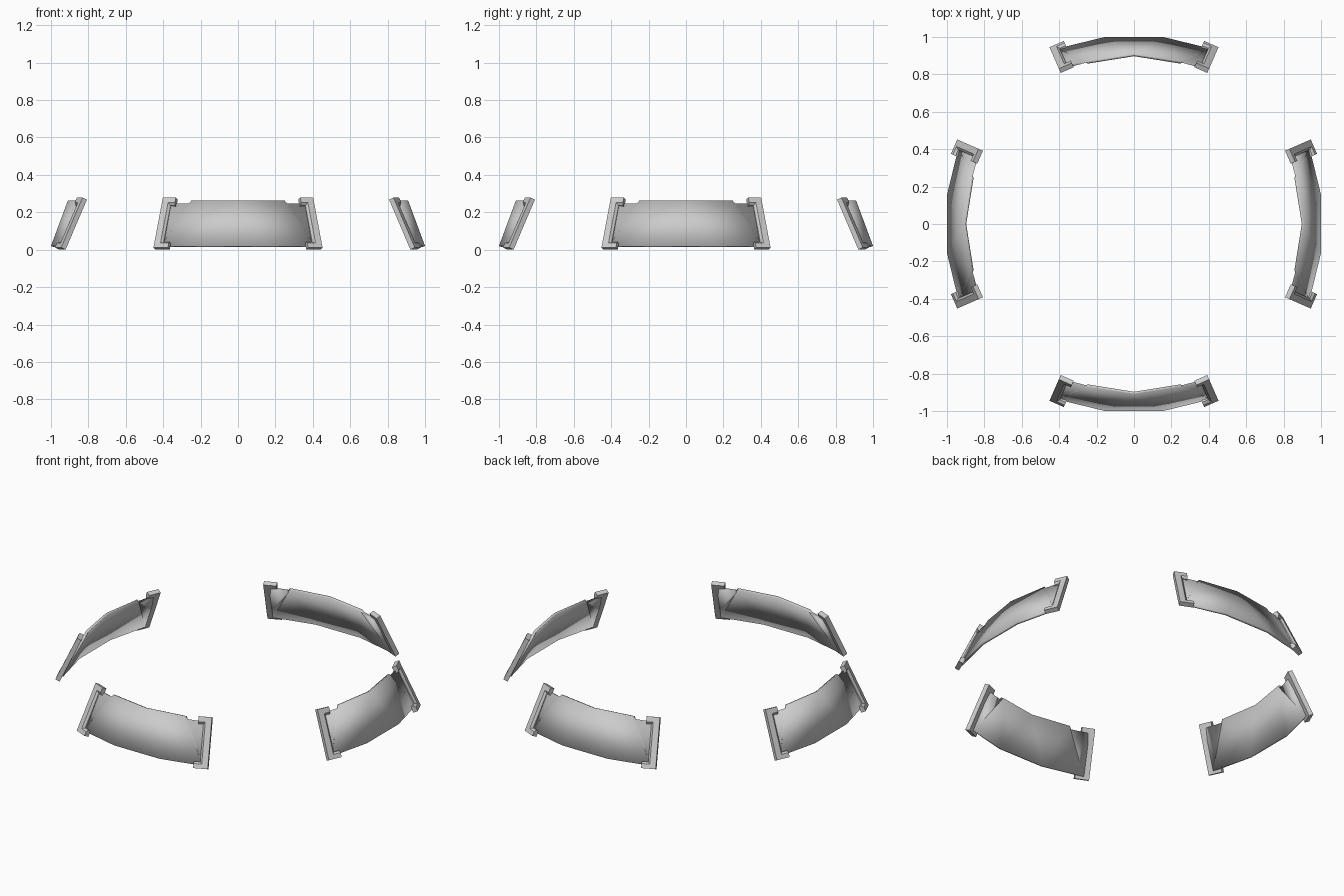
import bpy, bmesh, math
from mathutils import Vector

if "Cube" in bpy.data.objects:
    bpy.data.objects.remove(bpy.data.objects["Cube"])

ANG = math.radians(23.7)    # angle of each end bracket around the ring
LEAN = math.radians(25)     # inward lean of the panels


def make_object(name, bm, turn):
    me = bpy.data.meshes.new(name)
    bm.to_mesh(me)
    bm.free()
    ob = bpy.data.objects.new(name, me)
    bpy.context.collection.objects.link(ob)
    ob.rotation_euler.z = turn
    return ob


# Curved leaning panel, front position, with stepped upper corners
def panel(name, turn):
    half = {"T0": (0, -.91, .262), "T1": (.25, -.87, .262), "T2": (.262, -.872, .247),
            "T3": (.372, -.845, .247), "B1": (.155, -1, .02), "B2": (.41, -.938, .02)}
    bm = bmesh.new()
    R = {k: bm.verts.new(c) for k, c in half.items()}
    L = {k: R[k] if k == "T0" else bm.verts.new((-c[0], c[1], c[2])) for k, c in half.items()}
    bm.faces.new((R["T0"], L["B1"], R["B1"]))
    for tri in (("T0", "B1", "T1"), ("T1", "B1", "B2"), ("T1", "B2", "T2"), ("T2", "B2", "T3")):
        bm.faces.new([R[k] for k in tri])
        bm.faces.new([L[k] for k in reversed(tri)])
    bmesh.ops.recalc_face_normals(bm, faces=bm.faces)
    bm.normal_update()
    if sum(f.normal.y for f in bm.faces) > 0:
        bmesh.ops.reverse_faces(bm, faces=bm.faces)
    ob = make_object(name, bm, turn)
    solid = ob.modifiers.new("thickness", 'SOLIDIFY')
    solid.thickness = .014
    solid.offset = -1
    bpy.ops.object.select_all(action='DESELECT')
    bpy.context.view_layer.objects.active = ob
    ob.select_set(True)
    bpy.ops.object.shade_smooth_by_angle(angle=math.radians(30))


# C-shaped end clamp: (tangent, height) outline, opening bevelled towards the back
def bracket(name, side, turn):
    def outline(b):
        return [(.034, 0), (.034, .295), (-.042, .295), (-.042, .264 - b), (-.002 - b, .264 - b),
                (-.002 - b, .026 + b), (-.05, .026 + b), (-.05, 0)]

    radial = Vector((side * math.sin(ANG), -math.cos(ANG), 0))
    tangent = Vector((side * math.cos(ANG), math.sin(ANG), 0))
    bm = bmesh.new()
    rings = []
    for b, d in ((0, 0), (.012, .012), (.012, .028)):
        ring = []
        for t, s in outline(b):
            u = 1.047 - s * math.sin(LEAN) - d * math.cos(LEAN)
            z = .012 + s * math.cos(LEAN) - d * math.sin(LEAN)
            ring.append(bm.verts.new(radial * u + tangent * t + Vector((0, 0, z))))
        rings.append(ring)
    bm.faces.new(rings[0])
    bm.faces.new(rings[-1][::-1])
    for a, c in zip(rings, rings[1:]):
        for i in range(8):
            j = (i + 1) % 8
            bm.faces.new((a[i], a[j], c[j], c[i]))
    bmesh.ops.recalc_face_normals(bm, faces=bm.faces)
    make_object(name, bm, turn)


# Four panels around the ring, each with two end brackets
for i, where in enumerate(("front", "right", "back", "left")):
    turn = i * math.pi / 2
    panel(where + "_panel", turn)
    bracket(where + "_bracket_a", -1, turn)
    bracket(where + "_bracket_b", 1, turn)
